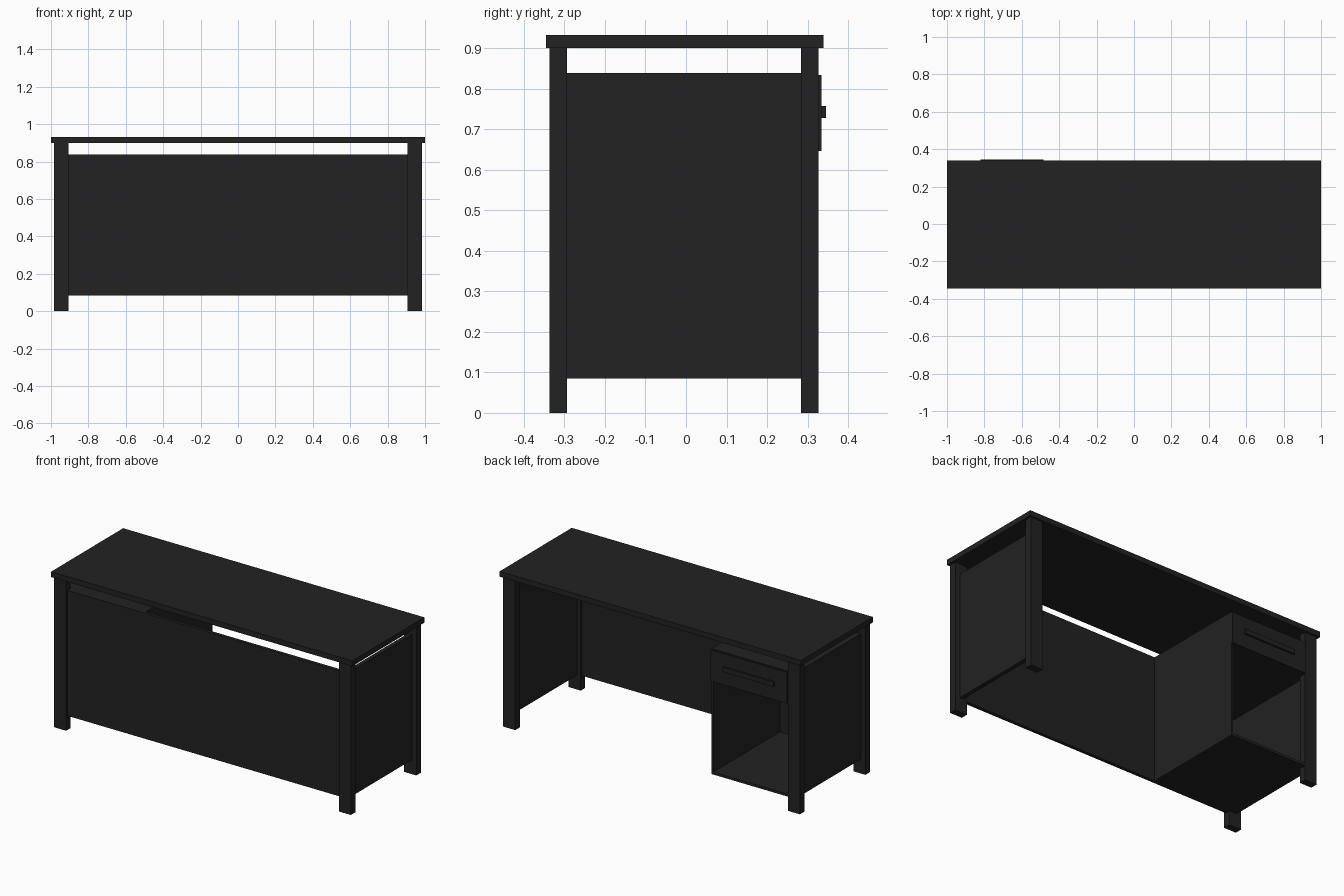
import bpy

if "Cube" in bpy.data.objects:
    bpy.data.objects.remove(bpy.data.objects["Cube"])

black = bpy.data.materials.new("matte black")
black.diffuse_color = (0.016, 0.016, 0.016, 1)
black.use_nodes = True
black.node_tree.nodes["Principled BSDF"].inputs["Base Color"].default_value = black.diffuse_color


def box(name, x, y, z):
    """Axis-aligned box from (min, max) ranges."""
    bpy.ops.mesh.primitive_cube_add(size=1)
    ob = bpy.context.object
    ob.name = name
    ranges = (x, y, z)
    for v in ob.data.vertices:
        v.co = [r[1] if c > 0 else r[0] for c, r in zip(v.co, ranges)]
    ob.data.materials.append(black)
    return ob


BOTTOM, RAIL = 0.085, 0.838      # lower and upper edges of the panels
PED_L, PED_R = -0.93, -0.398     # drawer pedestal extents
FRONT, BACK = -0.305, 0.327

# desktop
box("desktop", (-1, 1), (-0.345, 0.339), (0.90, 0.932))

# legs and side panels
for s, side in ((-1, "left"), (1, "right")):
    xs = sorted((s * 0.905, s * 0.985))
    box(f"front_leg_{side}", xs, (-0.337, -0.294), (0, 0.90))
    box(f"back_leg_{side}", xs, (0.284, 0.327), (0, 0.90))
    box(f"side_panel_{side}", sorted((s * 0.93, s * 0.955)), (-0.294, 0.284), (BOTTOM, RAIL))

# modesty panel
box("front_panel", (-0.905, 0.905), (-0.325, FRONT), (BOTTOM, RAIL))

# drawer pedestal: inner wall, floor, drawer shelf and lid
box("pedestal_wall", (PED_R - 0.012, PED_R), (FRONT, BACK), (BOTTOM, RAIL))
for name, z0, z1, y1 in (("pedestal_floor", BOTTOM, BOTTOM + 0.015, BACK),
                         ("drawer_shelf", 0.646, 0.660, BACK - 0.001),
                         ("pedestal_lid", RAIL - 0.015, RAIL, BACK)):
    # the main board stops at the leg face; a filler reaches the side panel
    box(name, (-0.905, PED_R - 0.012), (FRONT, y1), (z0, z1))
    box(name + "_filler", (PED_L, -0.905), (-0.294, 0.284), (z0, z1))

# drawer front and handle
box("drawer_front", (-0.905, PED_R), (0.318, 0.334), (0.646, 0.833))
box("drawer_handle", (-0.822, -0.483), (0.334, 0.345), (0.728, 0.757))
